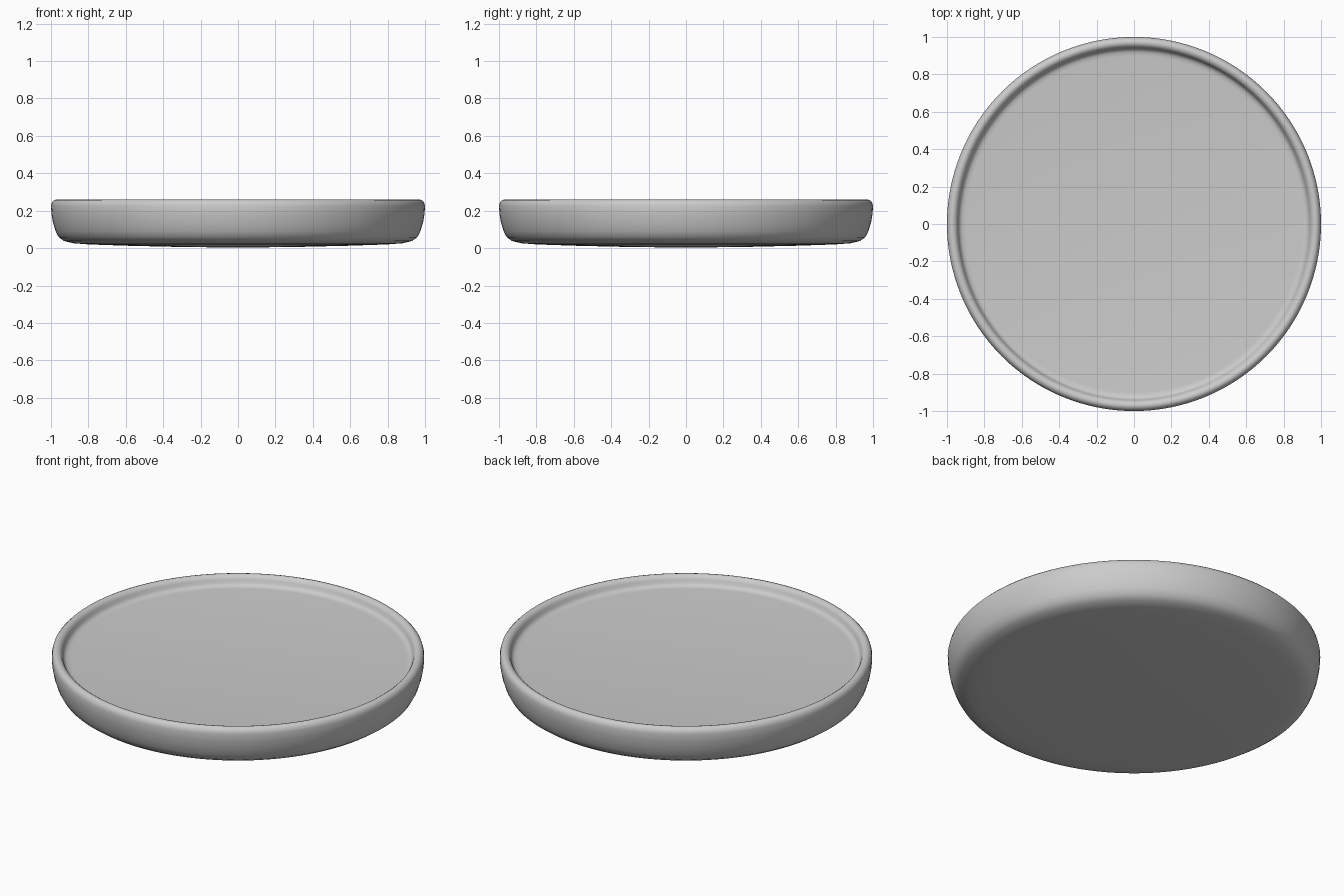
import bpy, bmesh, math
from mathutils import Matrix

if "Cube" in bpy.data.objects:
    bpy.data.objects.remove(bpy.data.objects["Cube"])

# Half cross-section of the dish (radius, height), underside centre to floor centre
profile = [(0, 0.003), (0.3, 0.006), (0.6, 0.013), (0.8, 0.02), (0.88, 0.026),
           (0.93, 0.038), (0.958, 0.058), (0.975, 0.09), (0.989, 0.135),
           (0.997, 0.18), (1.0, 0.225), (0.995, 0.245), (0.984, 0.256),
           (0.972, 0.26), (0.96, 0.257), (0.95, 0.25), (0.943, 0.238),
           (0.938, 0.222), (0.93, 0.211), (0.918, 0.205), (0.9, 0.203), (0, 0.203)]

# Lathe the profile around z
bm = bmesh.new()
verts = [bm.verts.new((r, 0, z)) for r, z in profile]
edges = [bm.edges.new(pair) for pair in zip(verts, verts[1:])]
bmesh.ops.spin(bm, geom=verts + edges, cent=(0, 0, 0), axis=(0, 0, 1),
               angle=2 * math.pi, steps=128, use_merge=True)
bmesh.ops.remove_doubles(bm, verts=bm.verts, dist=0.0005)
bmesh.ops.recalc_face_normals(bm, faces=bm.faces)

mesh = bpy.data.meshes.new("shallow_dish")
bm.to_mesh(mesh)
bm.free()
dish = bpy.data.objects.new("shallow_dish", mesh)
bpy.context.collection.objects.link(dish)
for p in mesh.polygons:
    p.use_smooth = True
